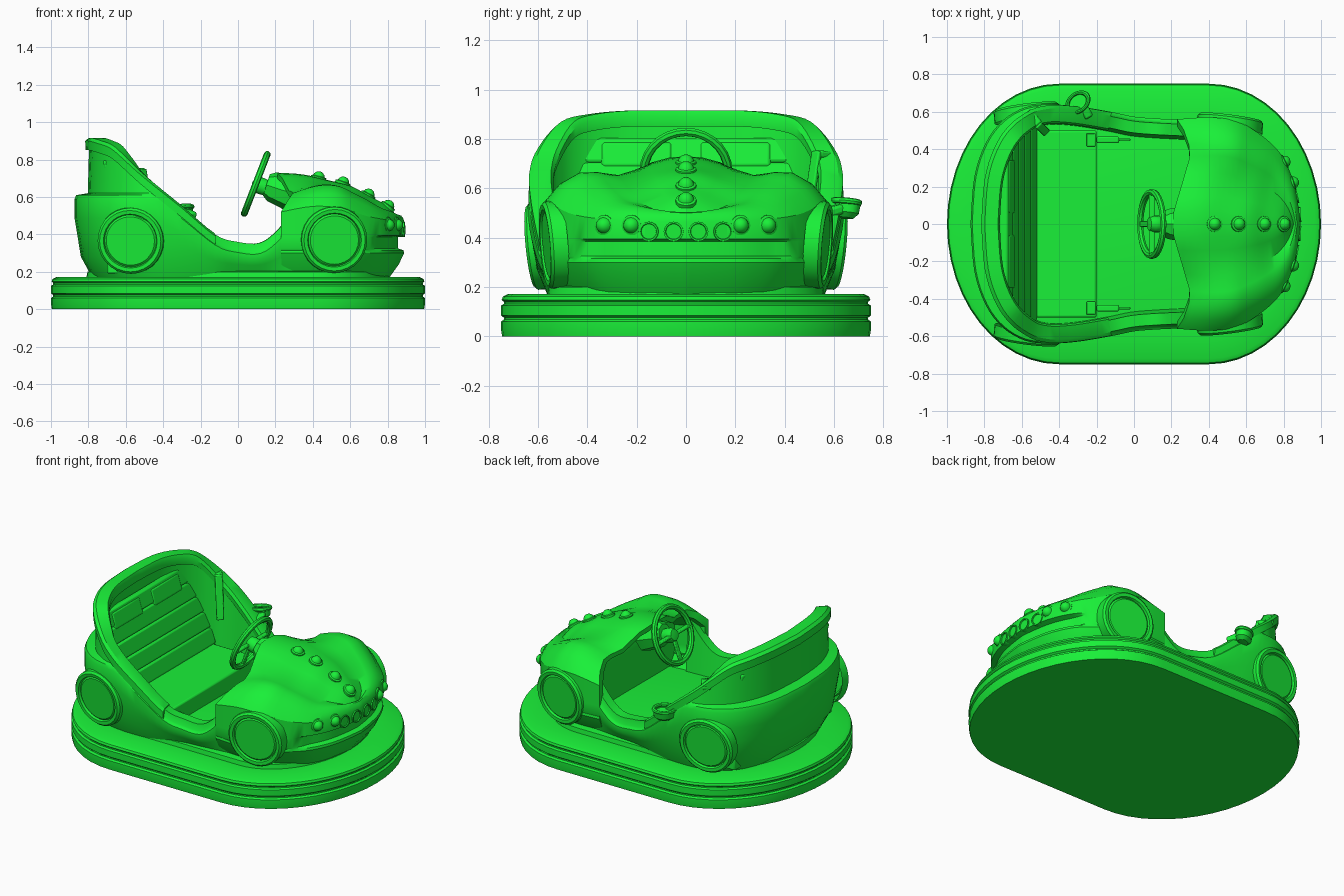
import bpy, bmesh, math
from mathutils import Vector, Matrix

if "Cube" in bpy.data.objects:
    bpy.data.objects.remove(bpy.data.objects["Cube"])

paint = bpy.data.materials.new("green_paint")
paint.diffuse_color = (0.01, 0.87, 0.04, 1)
paint.use_nodes = True
paint.node_tree.nodes["Principled BSDF"].inputs["Base Color"].default_value = paint.diffuse_color


def finish(name, bm, mirror=False, bevel=0, angle=32):
    bmesh.ops.remove_doubles(bm, verts=bm.verts, dist=0.0004)
    bmesh.ops.recalc_face_normals(bm, faces=bm.faces)
    me = bpy.data.meshes.new(name)
    bm.to_mesh(me)
    bm.free()
    ob = bpy.data.objects.new(name, me)
    bpy.context.collection.objects.link(ob)
    me.materials.append(paint)
    bpy.ops.object.select_all(action='DESELECT')
    ob.select_set(True)
    bpy.context.view_layer.objects.active = ob
    bpy.ops.object.shade_smooth_by_angle(angle=math.radians(angle))
    if mirror:
        m = ob.modifiers.new("mirror", 'MIRROR')
        m.use_axis = (False, True, False)
        m.use_clip = True
    if bevel:
        b = ob.modifiers.new("bevel", 'BEVEL')
        b.width = bevel
        b.segments = 2
    return ob


def skin(name, cols, closed=False, loop=False, cap_rows=False, cap_first=False, mirror=True):
    """Skin a grid of point columns; closed joins rows, loop joins columns."""
    bm = bmesh.new()
    g = [[bm.verts.new(p) for p in c] for c in cols]
    n, m = len(g), len(g[0])
    for i in range(n if loop else n - 1):
        for j in range(m if closed else m - 1):
            a, b = g[i], g[(i + 1) % n]
            k = (j + 1) % m
            bm.faces.new((a[j], b[j], b[k], a[k]))
    if cap_first:
        bm.faces.new(g[0])
    if cap_rows:
        bm.faces.new([c[0] for c in g])
        bm.faces.new([c[-1] for c in g])
    return finish(name, bm, mirror)


def lathe(name, profile, loc, axis, closed=False, segs=24, squash=1):
    """Spin (radius, height) points around an axis."""
    q = Vector(axis).to_track_quat('Z', 'Y')
    cols = []
    for i in range(segs):
        a = math.tau * i / segs
        cols.append([Vector(loc) + q @ Vector((r * math.cos(a), squash * r * math.sin(a), h)) for r, h in profile])
    return skin(name, cols, closed, True, mirror=False)


def ring(name, R, r, loc, axis, segs=28, squash=1):
    prof = [(R + r * math.cos(math.tau * k / 8), r * math.sin(math.tau * k / 8)) for k in range(8)]
    return lathe(name, prof, loc, axis, True, segs, squash)


def box(name, size, loc, rot=Matrix(), bevel=0.01):
    bm = bmesh.new()
    bmesh.ops.create_cube(bm, size=1, matrix=Matrix.Translation(loc) @ rot @ Matrix.Diagonal((*size, 1)))
    return finish(name, bm, bevel=bevel)


def rod(name, a, b, w, t):
    a, b = Vector(a), Vector(b)
    rot = (b - a).to_track_quat('Z', 'Y').to_matrix().to_4x4()
    return box(name, (w, t, (b - a).length), (a + b) / 2, rot, min(w, t) * 0.3)


def smooth_path(pts, sub):
    """Catmull-Rom through tuples of any size."""
    out = []
    for i in range(len(pts) - 1):
        p0, p1, p2, p3 = pts[max(i - 1, 0)], pts[i], pts[i + 1], pts[min(i + 2, len(pts) - 1)]
        for s in range(sub):
            t = s / sub
            out.append([0.5 * (2 * b + (c - a) * t + (2 * a - 5 * b + 4 * c - d) * t * t
                               + (3 * b - a - 3 * c + d) * t ** 3) for a, b, c, d in zip(p0, p1, p2, p3)])
    return out + [list(pts[-1])]


def outward(path):
    res = []
    for i, p in enumerate(path):
        a, b = path[max(i - 1, 0)], path[min(i + 1, len(path) - 1)]
        n = Vector((a[1] - b[1], b[0] - a[0])).normalized()
        if n.x * p[0] + n.y * p[1] < 0:
            n = -n
        if abs(p[1]) < 1e-6:
            n = Vector((math.copysign(1, p[0]), 0))
        res.append(n)
    return res


def clamp(v):
    return max(0.0, min(1.0, v))


# rubber bumper base with grooves and a raised plinth that is also the floor
base = [(-.005, 0), (0, .03), (0, .06), (-.012, .068), (-.012, .076), (0, .085), (0, .125), (-.012, .132),
        (-.012, .140), (-.003, .148), (-.008, .162), (-.03, .172), (-.19, .172), (-.195, .2), (-.22, .205)]
cols = []
for s in (1, -1):
    for i in range(25):
        a = math.pi * (i / 24 - 0.5)
        cols.append([(s * (0.4 + (0.6 + o) * math.cos(a)), s * (0.75 + o) * math.sin(a), z) for o, z in base])
skin("bumper_base", cols, loop=True, cap_rows=True, mirror=False)

# rear tub: x, half width, rim height
tub = smooth_path([(.32, .55, .56), (.22, .555, .43), (.12, .56, .355), (0, .57, .36), (-.12, .595, .40),
                   (-.3, .625, .55), (-.45, .635, .67), (-.58, .62, .775), (-.70, .55, .865),
                   (-.79, .43, .895), (-.85, .25, .91), (-.87, 0, .91)], 4)
cols, rim = [], []
for (x, y, top), n in zip(tub, outward(tub)):
    back = clamp((-.12 - x) / .5)
    led = .012 + .055 * max(0, -n.x) ** .7
    zb = min(.61, top - .05)
    h = zb - .17
    rows = [(-.05 - .04 * back, .17), (-.03, .17 + .25 * h), (-.012, .17 + .5 * h), (.004, .17 + .72 * h),
            (.004, .17 + .95 * h), (-.005, zb), (-led, zb + .01), (-led - .008, top), (-led - .07, top), (-led - .09, .19)]
    cols.append([(x + n.x * o, max(0, y + n.y * o), z) for o, z in rows])
    if x <= -.119:
        sec = [(.012, -.06), (.014, -.01), (-.005, .005), (-.075, .005), (-.085, -.02), (-.08, -.06)]
        rim.append([(x + n.x * (o - led), max(0, y + n.y * (o - led)), top + z) for o, z in sec])
skin("rear_tub", cols)
skin("rim_trim", rim, closed=True, cap_first=True)

# hood and front fenders: edge x, y, edge z, fender crest z, spine x, spine z
nose = smooth_path([(.23, .56, .52, .62, .21, .73), (.40, .57, .55, .66, .35, .72), (.55, .55, .54, .655, .48, .69),
                    (.68, .475, .50, .60, .60, .66), (.78, .38, .48, .545, .69, .61), (.845, .25, .47, .52, .76, .575),
                    (.875, .12, .465, .505, .80, .55), (.89, 0, .465, .50, .82, .535)], 4)
cols = []
for i, ((x, y, ze, crest, xs, zs), n) in enumerate(zip(nose, outward(nose))):
    w = clamp((.45 - y) / .08)
    col = [(x + n.x * o, max(0, y + n.y * o), z) for o, z in
           [(-.08, .17), (-.03, .24), (-.002, .30), (-.005, .315), (-.035 * w, .325), (-.035 * w, .385), (0, .395), (0, ze)]]
    valley = crest + .4 * (zs - crest) - .03
    sweep = .075 * clamp(1 - i / 10)   # rear hood edge is swept back into a V
    for f, z, bow in [(.1, ze + .6 * (crest - ze), .5), (.24, crest, .9), (.36, crest + .003, 1), (.52, valley, .7),
                      (.75, zs - .025, .25), (.88, zs - .005, 0), (1, zs, 0)]:
        col.append((x + f * (xs - x) + sweep * bow, y * (1 - f), z))
    cols.append(col)
lip = [(x, y * .93, z - .03 * clamp((z - .2) / .2)) for x, y, z in cols[0]]
deep = [(x + .2, y * .95, z - .03 * clamp((z - .2) / .2)) for x, y, z in lip]
deep_end = [(deep[0][0], 0, z) for _, _, z in deep]
skin("hood_and_fenders", [deep_end, deep, lip] + cols)

# wheels set into the body sides, leaning in at the bottom
wheel = [(0, .004), (.13, .004), (.14, -.004), (.145, .010), (.165, .012), (.177, 0), (.18, -.06)]
for s in (1, -1):
    lathe("rear_wheel", wheel, (-.575, s * .617, .365), (-.13, s, -.1), segs=28)
    lathe("front_wheel", wheel, (.515, s * .56, .37), (.13, s, -.08), segs=28)

# lamps: domed headlights, flat round vents, hood lights
dome = [(.042, -.02), (.042, .008), (.032, .012), (.028, .022), (.016, .034), (0, .038)]
disc = [(.04, -.02), (.04, .008), (.033, .008), (.031, .002), (0, .002)]
for s in (1, -1):
    for y, x, yaw in ((.33, .8, 26), (.22, .845, 18)):
        d = (math.cos(math.radians(yaw)), s * math.sin(math.radians(yaw)), 0)
        lathe("headlight", dome, (x, s * y, .45), d, segs=16)
    for y, x, yaw in ((.15, .868, 12), (.05, .884, 4)):
        d = (math.cos(math.radians(yaw)), s * math.sin(math.radians(yaw)), 0)
        lathe("round_vent", disc, (x, s * y, .425), d, segs=16)
for x, z, tilt in ((.43, .70, .25), (.56, .672, .35), (.695, .608, .55), (.8, .548, .7)):
    lathe("hood_light", dome, (x, 0, z), (tilt, 0, 1), segs=16)

# bench seat, slatted seat back and two head pads
box("seat_bench", (.5, 1.0, .12), (-.45, 0, .25))
lean = Matrix.Rotation(math.radians(-17.7), 4, 'Y')
for k in range(5):
    t = (k + .5) / 5
    box("seat_back_slat", (.05, 1.04 - .18 * t * t, .105), (-.54 - .16 * t, 0, .3 + .5 * t), lean, .012)
for s in (1, -1):
    box("head_pad", (.03, .29, .11), (-.665, s * .2, .735), lean, .014)
    # seat latch at the bench front edge
    box("latch_plate", (.05, .07, .03), (-.23, s * .45, .32), bevel=.005)
    rod("latch_arm", (-.2, s * .45, .325), (-.08, s * .45, .325), .035, .025)
    rod("latch_tip", (-.08, s * .45, .325), (-.02, s * .45, .32), .015, .012)

# steering wheel, spokes, hub and column
axis = Vector((-.93, 0, .36)).normalized()
hub = Vector((.095, 0, .67))
down = Vector((-.36, 0, -.93))
ring("steering_wheel", .17, .018, hub, axis)
for d in (Vector((0, 1, 0)), Vector((0, -1, 0)), down):
    rod("steering_spoke", hub, hub + d * .165, .03, .016)
lathe("steering_hub", [(0, .02), (.035, .015), (.045, -.01), (.045, -.03), (.03, -.2)], hub, axis, segs=16)
lathe("dash_cowl", [(0, .03), (.06, .03), (.08, 0), (.1, -.12)], (.18, 0, .655), (-.93, 0, .3), segs=8)

# side mirror cup and grab strap on the far side only
q = (-.1, .12, 1)
lathe("mirror_cup", [(0, .0), (.055, .0), (.068, .02), (.063, -.03), (.04, -.05), (0, -.055)],
      (-.3, .65, .53), q, segs=20, squash=.75)
ring("mirror_rim", .062, .013, (-.3, .65, .545), q, squash=.75)
rod("mirror_arm", (-.24, .57, .5), (-.28, .64, .52), .05, .04)
rod("grab_strap", (-.57, .6, .73), (-.51, .53, .74), .05, .03)
rod("grab_strap_lower", (-.51, .53, .75), (-.47, .49, .48), .045, .02)
